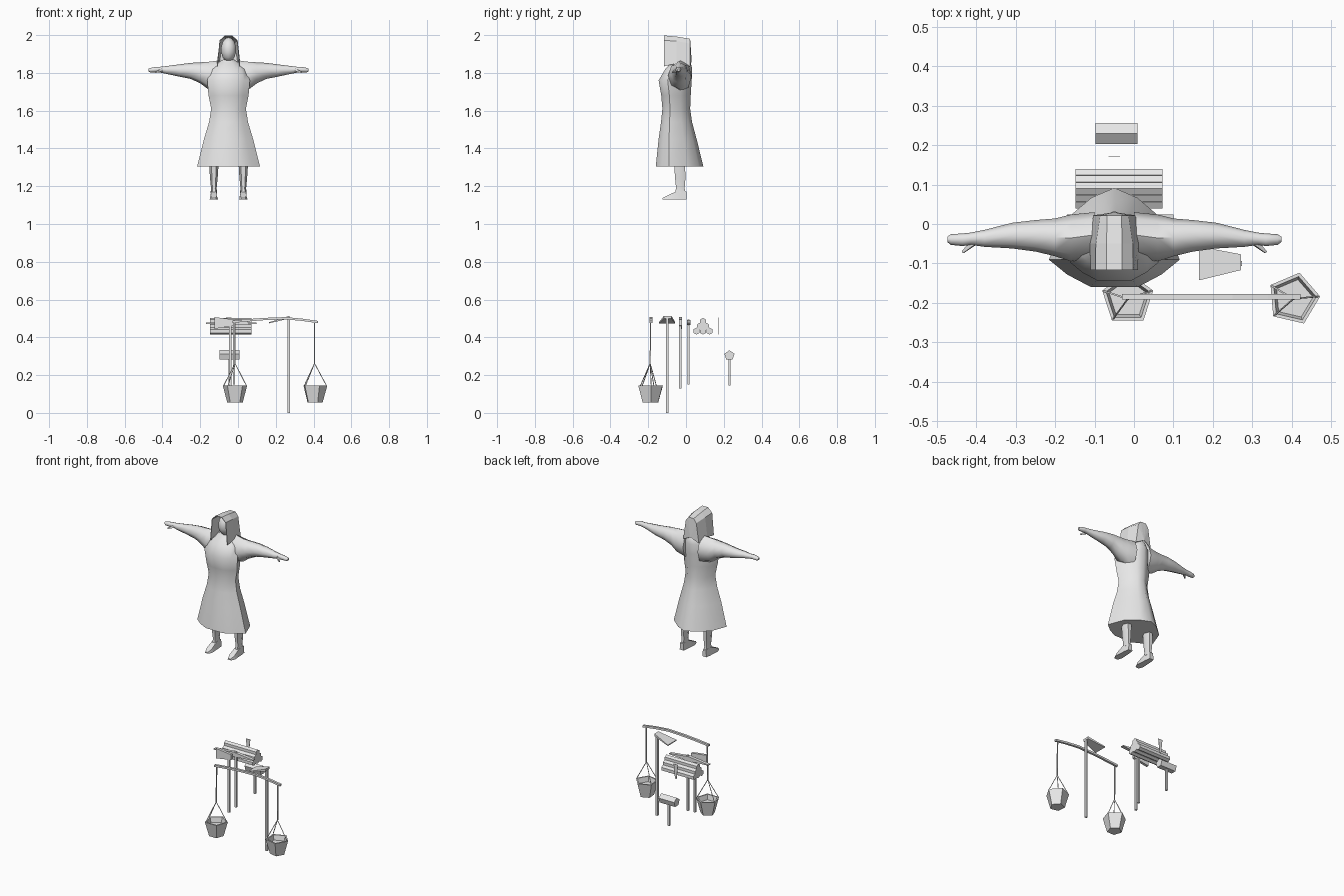
import bpy, bmesh, math
from mathutils import Vector

if "Cube" in bpy.data.objects:
    bpy.data.objects.remove(bpy.data.objects["Cube"])

grey = bpy.data.materials.new("plain grey")
grey.diffuse_color = (0.8, 0.8, 0.8, 1)
grey.use_nodes = True
grey.node_tree.nodes["Principled BSDF"].inputs["Base Color"].default_value = grey.diffuse_color
CX = -0.05  # centre line of the figure


def finish(name, bm, smooth=None):
    bmesh.ops.recalc_face_normals(bm, faces=bm.faces)
    me = bpy.data.meshes.new(name)
    bm.to_mesh(me)
    bm.free()
    me.materials.append(grey)
    ob = bpy.data.objects.new(name, me)
    bpy.context.collection.objects.link(ob)
    if smooth:
        bpy.ops.object.select_all(action='DESELECT')
        ob.select_set(True)
        bpy.context.view_layer.objects.active = ob
        bpy.ops.object.shade_smooth_by_angle(angle=math.radians(smooth))
    return ob


def loft(name, rings, smooth=None, caps=True):
    """Skin closed rings of points, in order."""
    bm = bmesh.new()
    vs = [[bm.verts.new(p) for p in r] for r in rings]
    n = len(rings[0])
    for a, b in zip(vs, vs[1:]):
        for i in range(n):
            j = (i + 1) % n
            bm.faces.new((a[i], a[j], b[j], b[i]))
    if caps:
        bm.faces.new(vs[0])
        bm.faces.new(vs[-1])
    return finish(name, bm, smooth)


def circle(n, start=0):
    return [(math.cos(math.radians(start) + math.tau * i / n),
             math.sin(math.radians(start) + math.tau * i / n)) for i in range(n)]


def stick(name, a, b, r, n=4, r2=None, start=45):
    """Straight bar from a to b with n sides."""
    a, b = Vector(a), Vector(b)
    d = (b - a).normalized()
    u = d.cross((0, 1, 0) if abs(d.y) < 0.9 else (1, 0, 0)).normalized()
    v = d.cross(u)
    r2 = r if r2 is None else r2
    return loft(name, [[p + (u * c + v * s) * k for c, s in circle(n, start)]
                       for p, k in ((a, r), (b, r2))])


def plate(name, outline, axis, lo, hi):
    """Flat outline pushed through along the y or z axis."""
    put = (lambda p, t: (p[0], t, p[1])) if axis == 'y' else (lambda p, t: (p[0], p[1], t))
    return loft(name, [[put(p, t) for p in outline] for t in (lo, hi)])


# dress: height, half width, front y, back y
section = [(-1, -.45), (-.72, -.75), (-.36, -1), (.36, -1), (.72, -.75), (1, -.45),
           (.78, .32), (.35, .8), (0, 1), (-.35, .8), (-.78, .32)]
dress = [(1.305, .166, -.160, .092), (1.45, .130, -.145, .056), (1.54, .103, -.132, .032),
         (1.61, .092, -.125, .022), (1.68, .106, -.131, .025), (1.76, .113, -.145, .030),
         (1.82, .095, -.110, .033), (1.855, .055, -.075, .025), (1.872, .026, -.060, .008),
         (1.91, .024, -.060, .005)]
loft("dress", [[(CX + w * x, (f + b) / 2 + (b - f) / 2 * y, z) for x, y in section]
               for z, w, f, b in dress], 60)

# arms: distance from centre, y range, z range
arm = [(.05, -.085, .030, 1.70, 1.866), (.11, -.095, .024, 1.715, 1.858),
       (.15, -.082, .014, 1.745, 1.856), (.20, -.070, .010, 1.768, 1.853),
       (.26, -.062, .003, 1.780, 1.845), (.33, -.058, -.015, 1.795, 1.836),
       (.365, -.053, -.022, 1.802, 1.832), (.385, -.056, -.024, 1.803, 1.832),
       (.415, -.053, -.026, 1.803, 1.826), (.424, -.046, -.032, 1.808, 1.822)]
for side, s in (("left", -1), ("right", 1)):
    loft(side + "_arm", [[(CX + s * d, (a + b) / 2 + (b - a) / 2 * c,
                           (lo + hi) / 2 + (hi - lo) / 2 * k) for c, k in circle(8)]
                         for d, a, b, lo, hi in arm], 50)
    stick(side + "_thumb", (CX + s * .355, -.045, 1.815), (CX + s * .385, -.072, 1.803), .011, 4, .004)
    # leg: height, half width, y range
    leg = [(1.40, .028, -.075, .005), (1.30, .024, -.066, 0), (1.24, .020, -.062, .001),
           (1.19, .015, -.056, -.004), (1.165, .017, -.062, .002)]
    lx = CX + s * .078
    loft(side + "_leg", [[(lx + w * c, (a + b) / 2 + (b - a) / 2 * k, z) for c, k in circle(6)]
                         for z, w, a, b in leg], 50)
    # foot: y, half width, height of the instep
    foot = [(.002, .014, 1.172), (-.030, .018, 1.180), (-.062, .020, 1.168),
            (-.100, .022, 1.150), (-.125, .012, 1.138)]
    loft(side + "_foot", [[(lx - w, y, 1.13), (lx + w, y, 1.13), (lx + w * .75, y, h),
                           (lx - w * .75, y, h)] for y, w, h in foot], 40)

# head
bm = bmesh.new()
bmesh.ops.create_uvsphere(bm, u_segments=10, v_segments=7, radius=1)
for v in bm.verts:
    v.co = (CX + v.co.x * .042, -.045 + v.co.y * .052, 1.923 + v.co.z * .065)
finish("head", bm, 60)

# head scarf: open hood with side flaps and a closed back
bm = bmesh.new()
hood = [(-.117, .060, 1.835, .048, 1.972, .020, 1.998),
        (-.050, .062, 1.850, .047, 1.968, .020, 1.992),
        (.022, .054, 1.835, .036, 1.955, .018, 1.980)]
rows = []
for y, w0, z0, w1, z1, w2, z2 in hood:
    half = [(w0, z0), (w1, z1), (w2, z2)]
    pts = [(-w, z) for w, z in half] + [(w, z) for w, z in reversed(half)]
    rows.append([bm.verts.new((CX + x, y, z)) for x, z in pts])
for a, b in zip(rows, rows[1:]):
    for i in range(5):
        bm.faces.new((a[i], a[i + 1], b[i + 1], b[i]))
back = rows[-1]
nape = bm.verts.new((CX, .030, 1.862))
for i in range(5):
    bm.faces.new((back[i], back[i + 1], nape))
solid = finish("head_scarf", bm).modifiers.new("cloth", 'SOLIDIFY')
solid.thickness = .004

# carrying yoke
yoke = [(-.03, .482), (.05, .490), (.14, .497), (.25, .501), (.34, .493), (.423, .481)]
loft("yoke", [[(x, -.185 + a, z + b) for a, b in
               ((-.007, -.006), (.007, -.006), (.007, .006), (-.007, .006))] for x, z in yoke])

# buckets hanging on ropes
for side, bx, turn in (("left", -.016, 18), ("right", .405, 5)):
    ring = lambda r, z: [(bx + r * c, -.19 + r * s, z) for c, s in circle(5, turn)]
    loft(side + "_bucket", [ring(.043, .055), ring(.068, .145), ring(.058, .145), ring(.050, .115)])
    stick(side + "_rope", (bx, -.19, .26), (bx, -.187, .488), .004)
    for i in (0, 2, 3):
        stick(side + "_bucket_cord", ring(.064, .143)[i], (bx, -.19, .262), .0025, 3)

# hoe
stick("hoe_handle", (.268, -.1, 0), (.268, -.1, .505), .009)
loft("hoe_blade", [[(.165, -.143, .474), (.165, -.057, .474), (.165, -.057, .480), (.165, -.143, .480)],
                   [(.272, -.117, .500), (.272, -.077, .500), (.272, -.077, .514), (.272, -.117, .514)]])

# axe
stick("axe_handle", (-.04, -.03, .13), (-.04, -.03, .495), .009)
plate("axe_head", [(-.125, .445), (-.02, .462), (-.02, .494), (-.125, .507)], 'y', -.038, -.022)

# pick
stick("pick_handle", (-.022, .013, .15), (-.022, .013, .495), .008)
plate("pick_head", [(-.17, .472), (-.035, .464), (.10, .472), (.10, .477),
                    (-.035, .492), (-.17, .477)], 'y', .004, .024)

# stack of logs
for row in range(3):
    for i in range(3 - row):
        y = .09 + (i - (2 - row) / 2) * .034
        z = .433 + row * .0255
        stick("log", (-.148, y, z), (.072, y, z), .0185, 6, start=0)

# thin upright blade behind the logs
plate("thin_blade", [(-.065, .505), (-.035, .505), (-.045, .415), (-.055, .415)], 'y', .170, .172)

# mallet
stick("mallet_head", (-.098, .23, .304), (.009, .23, .304), .028, 5, start=0)
stick("mallet_handle", (-.045, .23, .145), (-.045, .23, .30), .008)
